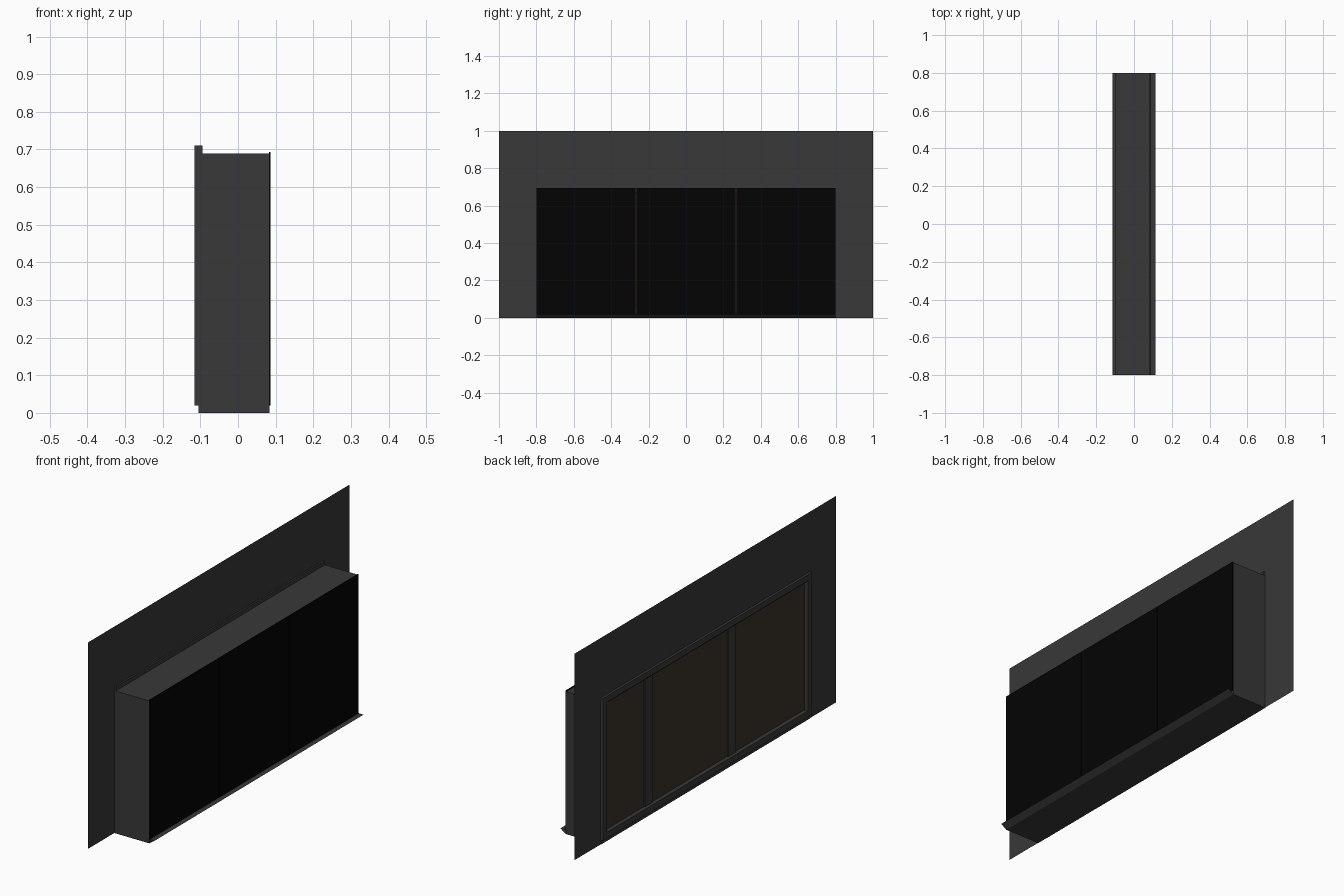
import bpy
import bmesh

if "Cube" in bpy.data.objects:
    bpy.data.objects.remove(bpy.data.objects["Cube"])


def material(name, rgb):
    m = bpy.data.materials.new(name)
    m.diffuse_color = (*rgb, 1)
    m.use_nodes = True
    m.node_tree.nodes["Principled BSDF"].inputs["Base Color"].default_value = m.diffuse_color
    return m


GREY = material("dark_grey", (0.04, 0.04, 0.04))
BLACK = material("black", (0.001, 0.001, 0.001))
BROWN = material("brown_glass", (0.042, 0.032, 0.022))


def finish(name, bm, mat):
    mesh = bpy.data.meshes.new(name)
    bm.to_mesh(mesh)
    bm.free()
    mesh.materials.append(mat)
    ob = bpy.data.objects.new(name, mesh)
    bpy.context.collection.objects.link(ob)
    return ob


def boxes(name, mat, spans):
    """One object made of boxes given as (x0, x1, y0, y1, z0, z1)."""
    bm = bmesh.new()
    for x0, x1, y0, y1, z0, z1 in spans:
        vs = bmesh.ops.create_cube(bm, size=1)["verts"]
        for v in vs:
            v.co.x = x1 if v.co.x > 0 else x0
            v.co.y = y1 if v.co.y > 0 else y0
            v.co.z = z1 if v.co.z > 0 else z0
    return finish(name, bm, mat)


def sheet(name, mat, points):
    bm = bmesh.new()
    bm.faces.new([bm.verts.new(p) for p in points])
    return finish(name, bm, mat)


HALF, TOP, FLOOR = 0.8, 0.69, 0.02
BACK, FRONT, WALL = -0.105, 0.082, -0.103

# thin wall sheet with the opening cut out
outline = [(-1, 0), (-HALF, 0), (-HALF, TOP), (HALF, TOP),
           (HALF, 0), (1, 0), (1, 1), (-1, 1)]
sheet("wall", GREY, [(WALL, y, z) for y, z in outline])

# deep outer casing: base, head and two jambs
boxes("casing", GREY, [
    (BACK, FRONT + 0.002, -HALF, HALF, 0, FLOOR),
    (BACK, FRONT, -HALF, HALF, TOP - 0.02, TOP),
    (BACK, FRONT, -HALF, -HALF + 0.02, FLOOR, TOP - 0.02),
    (BACK, FRONT, HALF - 0.02, HALF, FLOOR, TOP - 0.02)])

# raised trim on the wall
T, L = 0.03, 0.71
A, B = -0.115, -0.095
boxes("wall_trim", GREY, [
    (A, B, -HALF, HALF, L - T, L),
    (A, B, -HALF, HALF, FLOOR, FLOOR + T),
    (A, B, -HALF, -HALF + T, FLOOR + T, L - T),
    (A, B, HALF - T, HALF, FLOOR + T, L - T)])

# sill: flat top and sloping underside meeting at a thin edge
E = 0.113
bm = bmesh.new()
ends = [[bm.verts.new((x, y, z)) for x, z in
         [(FRONT, FLOOR), (E, FLOOR), (FRONT + 0.002, 0)]] for y in (-HALF, HALF)]
for i in (0, 1):
    bm.faces.new([ends[0][i], ends[1][i], ends[1][i + 1], ends[0][i + 1]])
bmesh.ops.recalc_face_normals(bm, faces=bm.faces)
finish("sill", bm, GREY)

# window pane just behind the trim, with two upright bars
G = -0.095
sheet("window_glass", BROWN, [(G, y, z) for y, z in [
    (-HALF + 0.02, FLOOR), (HALF - 0.02, FLOOR),
    (HALF - 0.02, TOP - 0.02), (-HALF + 0.02, TOP - 0.02)]])
boxes("window_bars", GREY, [
    (G - 0.006, G + 0.006, y - 0.028, y + 0.028, FLOOR + T, L - T)
    for y in (0.43, -0.21)])

# three black outer panels with hairline gaps
W = 2 * HALF / 3
boxes("outer_panels", BLACK, [
    (FRONT, 0.087, -HALF + k * W + 0.002, -HALF + (k + 1) * W - 0.002,
     FLOOR, 0.694) for k in range(3)])
